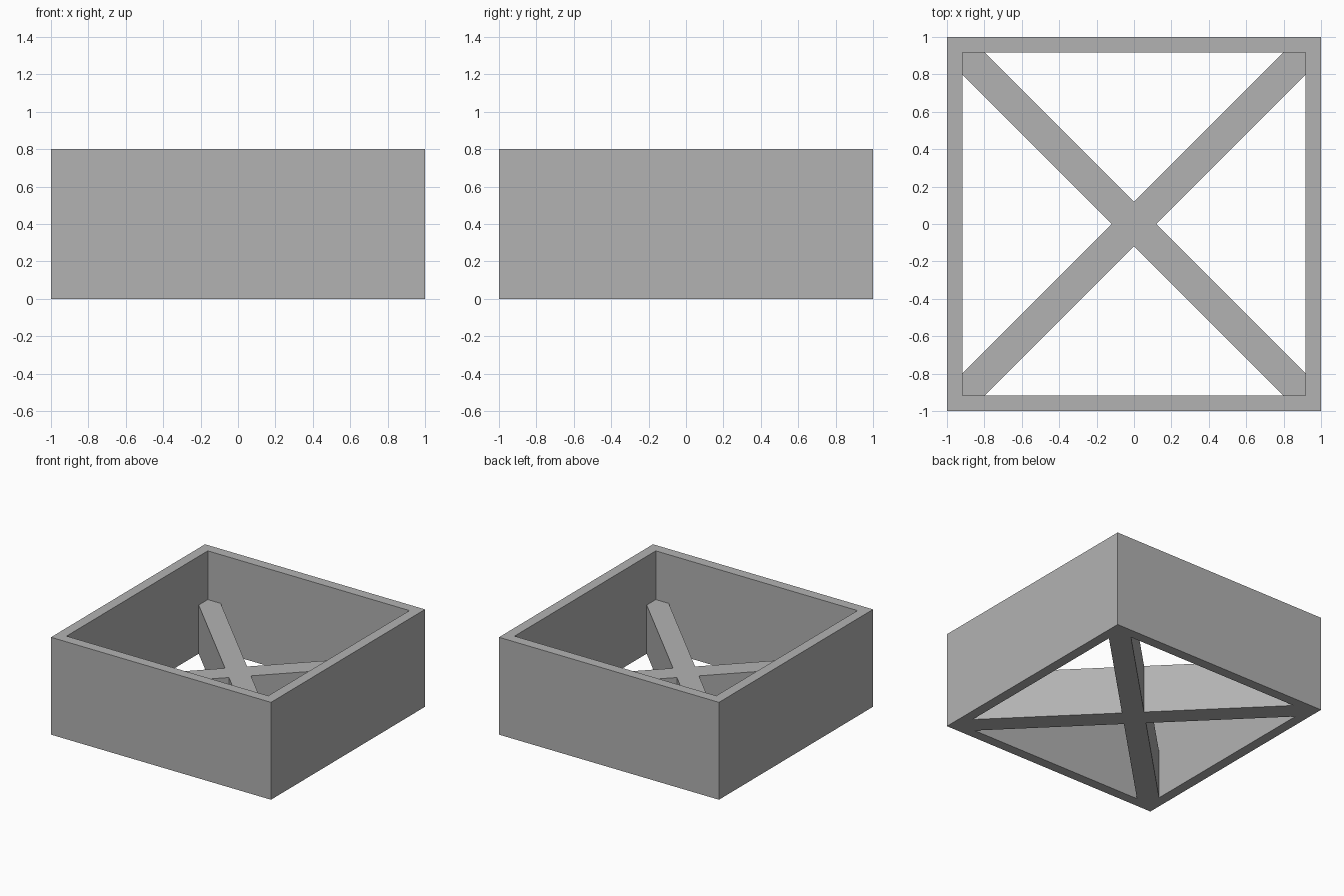
import bpy
import bmesh

HALF = 1.0            # outer half width
HEIGHT = 0.8          # wall height
INNER = HALF - 1 / 12 # inner half width
BRACE_HEIGHT = 0.4
BRACE = 0.118         # half width of a brace along the x or y axis

default = bpy.data.objects.get("Cube")
if default:
    bpy.data.objects.remove(default, do_unlink=True)

grey = bpy.data.materials.new("plain grey")
grey.use_nodes = True
colour = (0.448, 0.448, 0.448, 1)
grey.diffuse_color = colour
grey.node_tree.nodes["Principled BSDF"].inputs["Base Color"].default_value = colour


def four_turns(points):
    """Repeat the points at each quarter turn about the z axis."""
    result = []
    for _ in range(4):
        result += points
        points = [(-y, x) for x, y in points]
    return result


def extruded(name, outlines, height):
    """Raise flat outlines on the ground into one closed solid."""
    bm = bmesh.new()
    for outline in outlines:
        bm.faces.new([bm.verts.new((x, y, 0)) for x, y in outline])
    bmesh.ops.remove_doubles(bm, verts=bm.verts, dist=0.0001)
    raised = bmesh.ops.extrude_face_region(bm, geom=bm.faces[:])["geom"]
    top = [v for v in raised if isinstance(v, bmesh.types.BMVert)]
    bmesh.ops.translate(bm, verts=top, vec=(0, 0, height))
    bmesh.ops.recalc_face_normals(bm, faces=bm.faces)
    mesh = bpy.data.meshes.new(name)
    bm.to_mesh(mesh)
    bm.free()
    mesh.materials.append(grey)
    obj = bpy.data.objects.new(name, mesh)
    bpy.context.collection.objects.link(obj)
    return obj


# Square wall: four mitred strips around the opening
outer = four_turns([(HALF, HALF)])
inner = four_turns([(INNER, INNER)])
strips = [(outer[i - 1], outer[i], inner[i], inner[i - 1]) for i in range(4)]
extruded("square_wall", strips, HEIGHT)

# Diagonal cross brace fitted into the inner corners
arm = [(BRACE, 0), (INNER, INNER - BRACE), (INNER, INNER), (INNER - BRACE, INNER)]
extruded("cross_brace", [four_turns(arm)], BRACE_HEIGHT)
